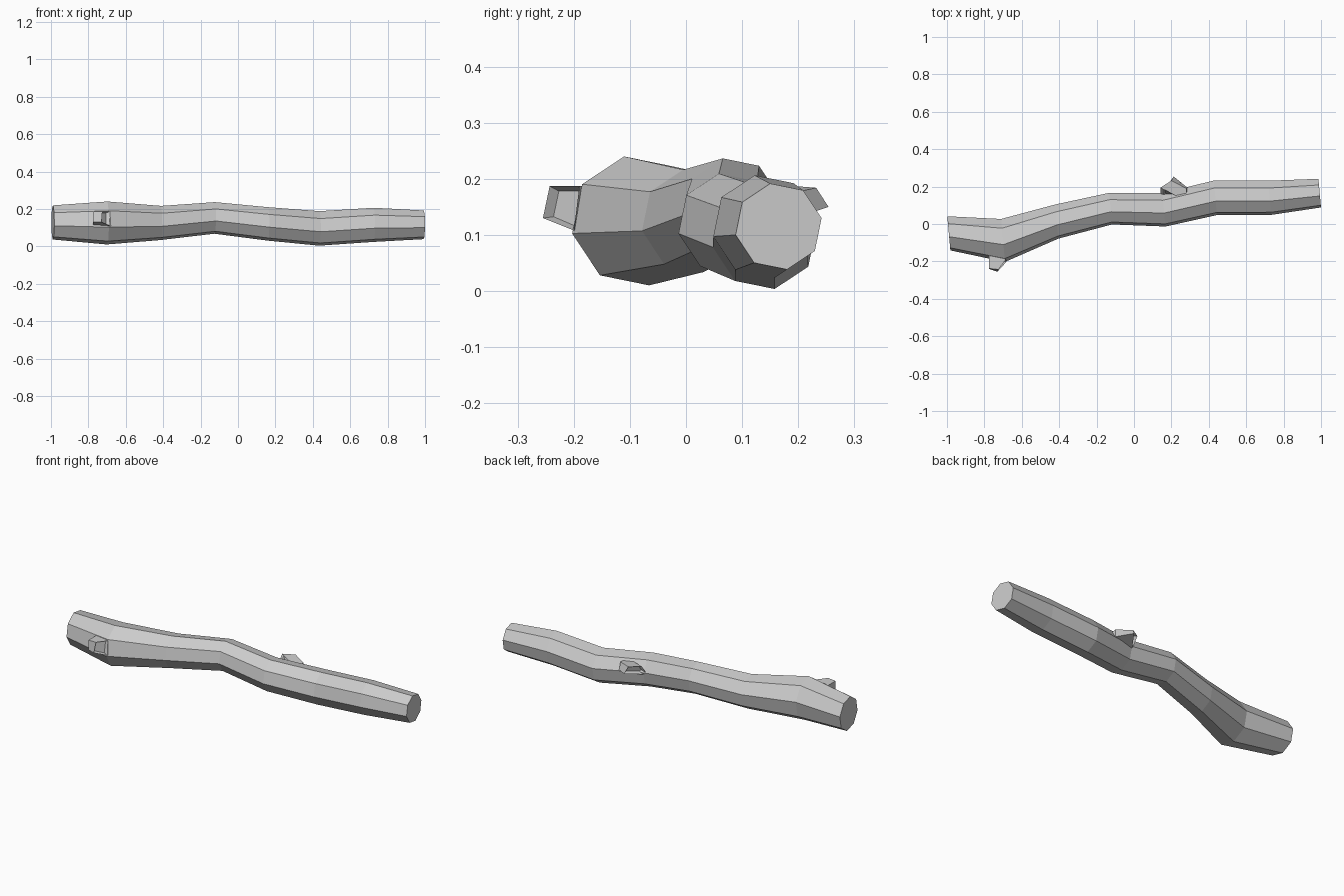
import bpy, bmesh
from math import cos, sin, radians

if "Cube" in bpy.data.objects:
    bpy.data.objects.remove(bpy.data.objects["Cube"])


def finish(bm, name):
    bmesh.ops.recalc_face_normals(bm, faces=bm.faces)
    mesh = bpy.data.meshes.new(name)
    bm.to_mesh(mesh)
    bm.free()
    obj = bpy.data.objects.new(name, mesh)
    bpy.context.collection.objects.link(obj)
    return obj


def loft(loops):
    """Bridge matching loops and cap both ends; returns the last cap."""
    bm = bmesh.new()
    rings = [[bm.verts.new(p) for p in loop] for loop in loops]
    n = len(rings[0])
    for a, b in zip(rings, rings[1:]):
        for i in range(n):
            j = (i + 1) % n
            bm.faces.new((a[i], a[j], b[j], b[i]))
    bm.faces.new(rings[0])
    cap = bm.faces.new(rings[-1])
    return bm, cap


# Crooked eight-sided log: centre x, y, z and radius of each ring
stations = [
    (-0.99, -0.05, 0.128, 0.093), (-0.70, -0.088, 0.125, 0.117),
    (-0.413, 0.013, 0.125, 0.093), (-0.125, 0.082, 0.152, 0.086),
    (0.16, 0.076, 0.120, 0.091), (0.435, 0.140, 0.096, 0.094),
    (0.725, 0.140, 0.115, 0.093), (0.993, 0.165, 0.115, 0.078),
]


def ring(x, y, z, r):
    pts = []
    for k in range(8):
        a = radians(11 + 45 * k)
        dy = r * cos(a)
        pts.append((x - 0.09 * dy, y + dy, z + r * sin(a)))
    return pts


bm, _ = loft([ring(*s) for s in stations])
finish(bm, "log_trunk")


# Broken branch stubs with a hollowed end
def stub(name, base, end):
    bm, cap = loft([base, end])
    bmesh.ops.recalc_face_normals(bm, faces=bm.faces)
    bmesh.ops.inset_region(bm, faces=[cap], thickness=0.009)
    bmesh.ops.translate(bm, verts=cap.verts, vec=cap.normal * -0.02)
    finish(bm, name)


stub("front_branch_stub",
     [(-0.775, -0.238, 0.185), (-0.775, -0.240, 0.130),
      (-0.775, -0.140, 0.105), (-0.775, -0.140, 0.185)],
     [(-0.725, -0.243, 0.187), (-0.730, -0.255, 0.130),
      (-0.680, -0.200, 0.108), (-0.685, -0.190, 0.187)])

stub("back_branch_stub",
     [(0.280, 0.190, 0.175), (0.285, 0.195, 0.130),
      (0.290, 0.120, 0.125), (0.280, 0.120, 0.170)],
     [(0.200, 0.232, 0.184), (0.212, 0.254, 0.150),
      (0.140, 0.150, 0.125), (0.142, 0.195, 0.187)])
